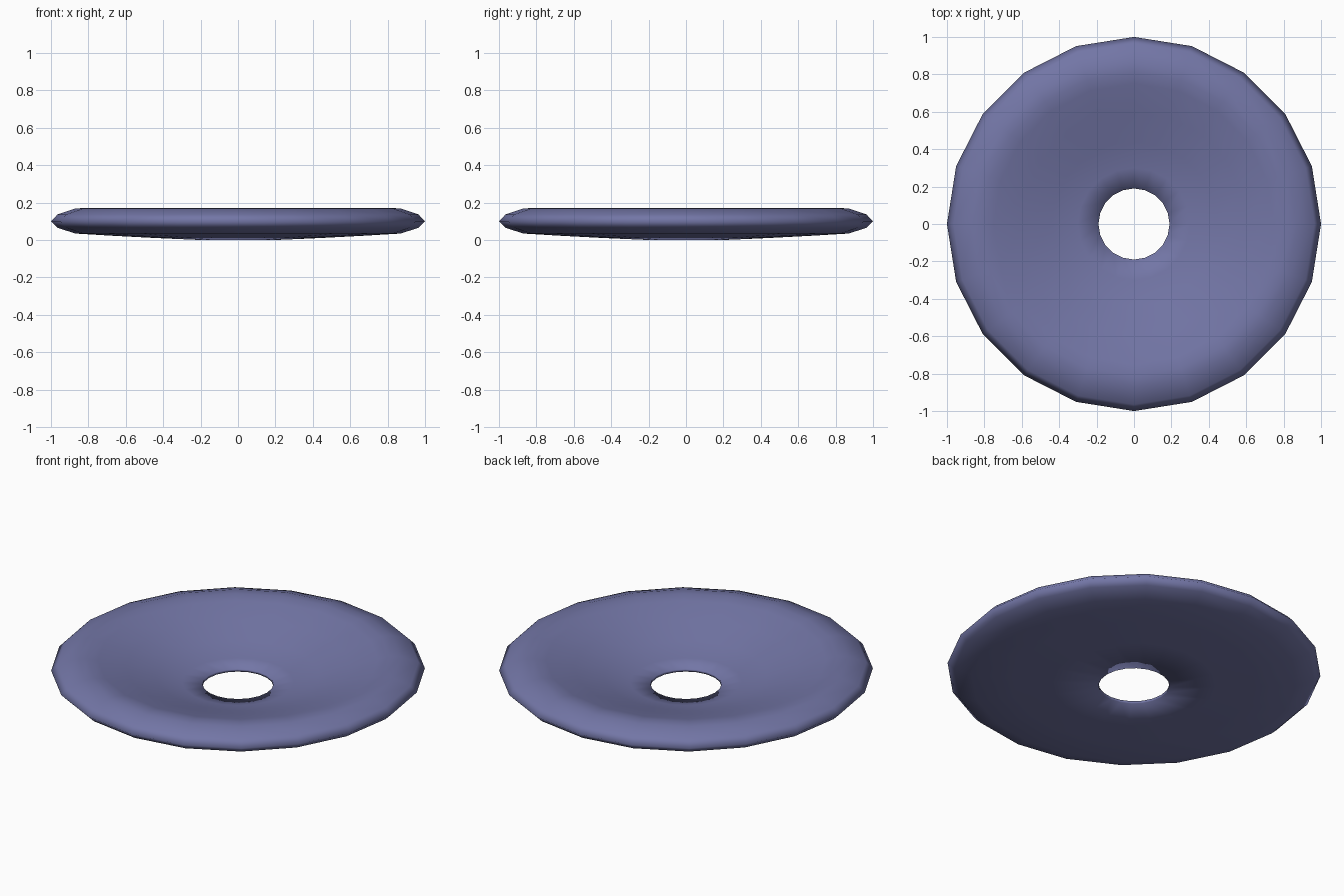
import bpy, bmesh, math

if "Cube" in bpy.data.objects:
    bpy.data.objects.remove(bpy.data.objects["Cube"])

SIDES = 20

# Closed cross-section (radius, height): hole edge, dished top, rounded rim, shallow underside
PROFILE = [
    (0.19, 0.015), (0.30, 0.029), (0.44, 0.064), (0.60, 0.116), (0.75, 0.158),
    (0.81, 0.172), (0.87, 0.169), (0.965, 0.137), (1.0, 0.101),
    (0.965, 0.066), (0.87, 0.035), (0.65, 0.022), (0.44, 0.011), (0.19, 0.0),
]


def revolve(name, profile, sides):
    """Spin a closed cross-section round the z axis."""
    bm = bmesh.new()
    rings = []
    for i in range(sides):
        a = 2 * math.pi * i / sides
        rings.append([bm.verts.new((r * math.cos(a), r * math.sin(a), z))
                      for r, z in profile])
    n = len(profile)
    for i in range(sides):
        p, q = rings[i], rings[(i + 1) % sides]
        for j in range(n):
            k = (j + 1) % n
            bm.faces.new((p[j], p[k], q[k], q[j]))
    bmesh.ops.recalc_face_normals(bm, faces=bm.faces)
    mesh = bpy.data.meshes.new(name)
    bm.to_mesh(mesh)
    bm.free()
    obj = bpy.data.objects.new(name, mesh)
    bpy.context.collection.objects.link(obj)
    return obj


# Dished ring with a central hole
disc = revolve("dished_ring", PROFILE, SIDES)
bpy.context.view_layer.objects.active = disc
disc.select_set(True)
bpy.ops.object.shade_smooth_by_angle(angle=math.radians(100))

# Slate-blue finish
mat = bpy.data.materials.new("slate_blue")
mat.diffuse_color = (0.17, 0.18, 0.38, 1.0)
mat.use_nodes = True
mat.node_tree.nodes["Principled BSDF"].inputs["Base Color"].default_value = mat.diffuse_color
disc.data.materials.append(mat)
